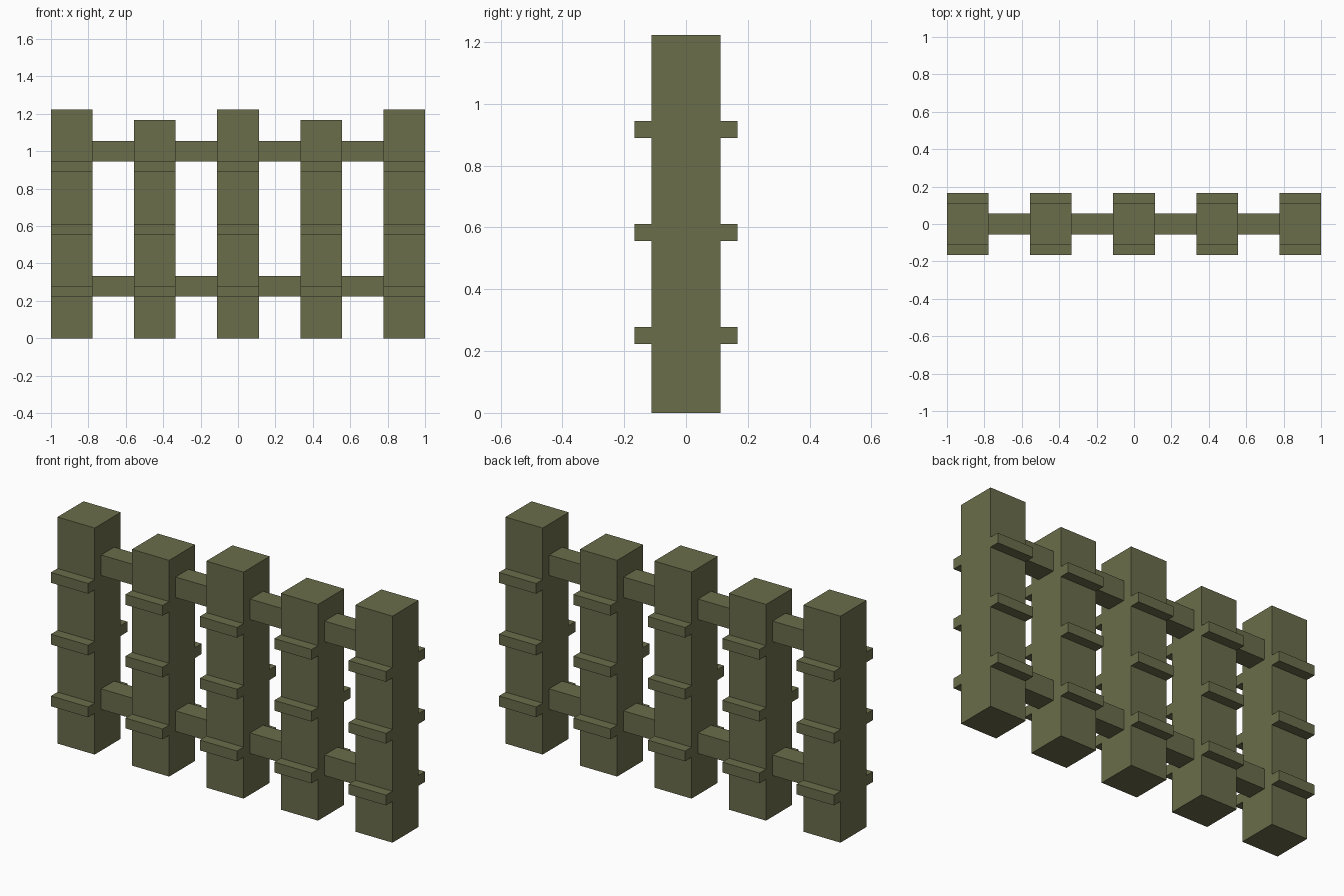
import bpy

cube = bpy.data.objects.get("Cube")
if cube:
    bpy.data.objects.remove(cube, do_unlink=True)

U = 1 / 9  # half a post width, the module of the whole fence

olive = bpy.data.materials.new("olive_wood")
olive.use_nodes = True
colour = (0.147, 0.153, 0.07, 1)
olive.diffuse_color = colour
bsdf = olive.node_tree.nodes["Principled BSDF"]
bsdf.inputs["Base Color"].default_value = colour


def box(name, low, high):
    """Axis-aligned box between two corners given in modules."""
    centre = [(a + b) / 2 * U for a, b in zip(low, high)]
    bpy.ops.mesh.primitive_cube_add(size=1, location=centre)
    ob = bpy.context.object
    ob.name = name
    ob.scale = [(b - a) * U for a, b in zip(low, high)]
    bpy.ops.object.transform_apply(location=False, rotation=False, scale=True)
    ob.data.materials.append(olive)


post_centres = (-8, -4, 0, 4, 8)

# Posts, alternating tall and short, each with three battens front and back
for i, x in enumerate(post_centres):
    height = 11 if i % 2 == 0 else 10.5
    box(f"post_{i + 1}", (x - 1, -1, 0), (x + 1, 1, height))
    for level, z in zip(("lower", "middle", "upper"), (2, 5, 8)):
        box(f"{level}_front_batten_{i + 1}", (x - 1, -1.5, z), (x + 1, -1, z + 0.5))
        box(f"{level}_back_batten_{i + 1}", (x - 1, 1, z), (x + 1, 1.5, z + 0.5))

# Rail sections bridging neighbouring posts
for i, (a, b) in enumerate(zip(post_centres, post_centres[1:])):
    for level, z in (("lower", 2), ("upper", 8.5)):
        box(f"{level}_rail_{i + 1}", (a + 1, -0.5, z), (b - 1, 0.5, z + 1))
